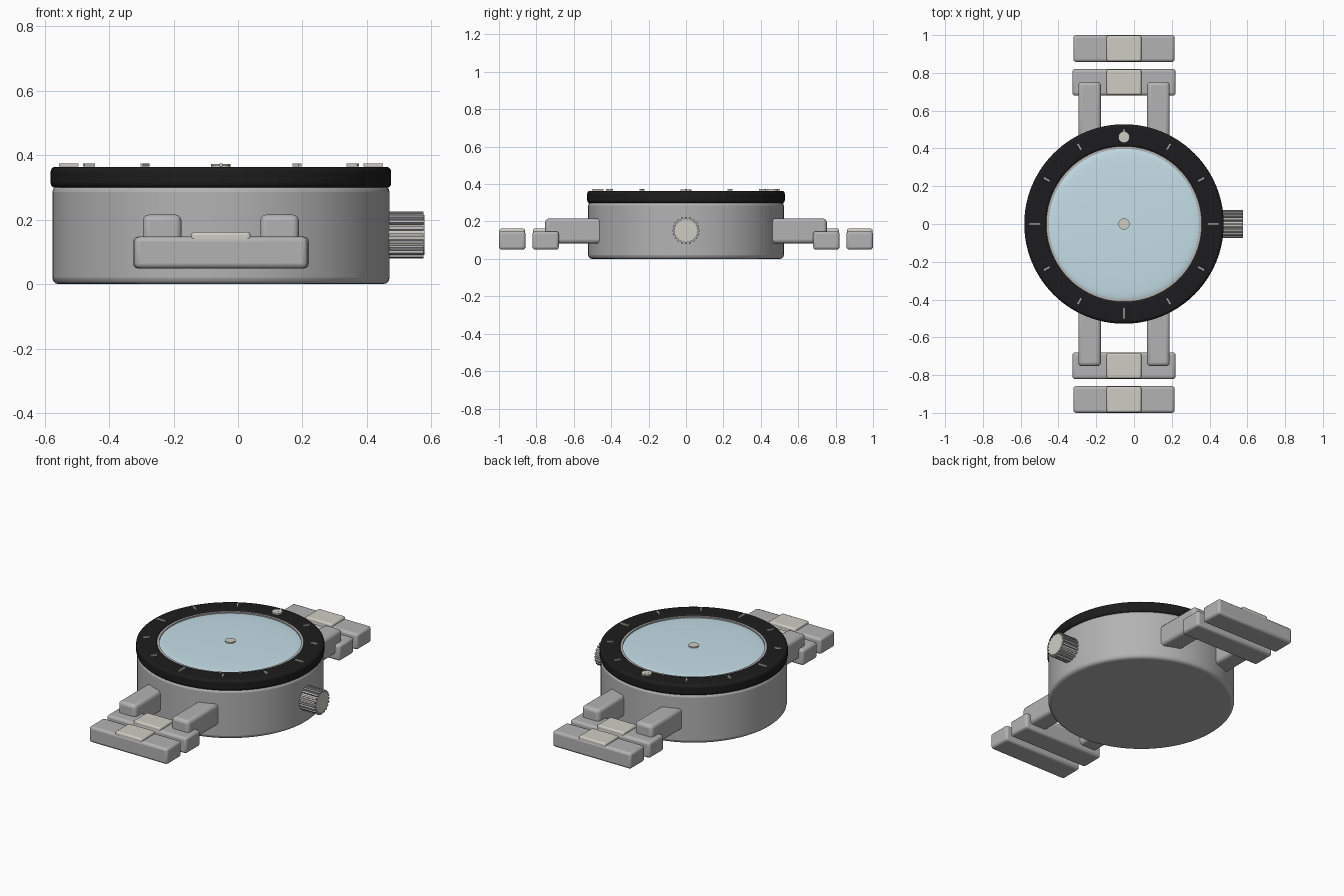
import bpy, bmesh, math
from mathutils import Matrix, Vector

if "Cube" in bpy.data.objects:
    bpy.data.objects.remove(bpy.data.objects["Cube"])

CX = -0.053  # watch axis, offset so the crown is balanced


def material(name, rgb):
    m = bpy.data.materials.new(name)
    m.diffuse_color = (*rgb, 1)
    m.use_nodes = True
    m.node_tree.nodes["Principled BSDF"].inputs["Base Color"].default_value = m.diffuse_color
    return m


BLACK = material("black_bezel", (0.012, 0.012, 0.013))
GLASS = material("pale_blue_glass", (0.56, 0.73, 0.80))
LIGHT = material("polished_light", (0.62, 0.61, 0.55))
STEEL = material("steel", (0.45, 0.45, 0.45))


def finish(bm, name, mat, bevel=0, segments=3):
    bmesh.ops.recalc_face_normals(bm, faces=bm.faces)
    me = bpy.data.meshes.new(name)
    bm.to_mesh(me)
    bm.free()
    ob = bpy.data.objects.new(name, me)
    bpy.context.collection.objects.link(ob)
    me.materials.append(mat)
    if bevel:
        b = ob.modifiers.new("bevel", 'BEVEL')
        b.width, b.segments, b.limit_method = bevel, segments, 'ANGLE'
    bpy.ops.object.select_all(action='DESELECT')
    bpy.context.view_layer.objects.active = ob
    ob.select_set(True)
    bpy.ops.object.shade_smooth_by_angle(angle=math.radians(35))
    return ob


def box(name, lo, hi, mat, bevel=0):
    lo, hi = Vector(lo), Vector(hi)
    bm = bmesh.new()
    bmesh.ops.create_cube(bm, size=1, matrix=Matrix.Translation((lo + hi) / 2)
                          @ Matrix.Diagonal((*(hi - lo), 1)))
    return finish(bm, name, mat, bevel)


def lathe(name, profile, mat, at=(CX, 0, 0), axis='Z', closed=False, steps=96, bevel=0):
    """Spin (radius, height) points round the axis."""
    bm = bmesh.new()
    vs = [bm.verts.new((r, 0, h)) for r, h in profile]
    es = [bm.edges.new(p) for p in zip(vs, vs[1:] + (vs[:1] if closed else []))]
    bmesh.ops.spin(bm, geom=vs + es, cent=(0, 0, 0), axis=(0, 0, 1),
                   angle=2 * math.pi, steps=steps)
    bmesh.ops.remove_doubles(bm, verts=bm.verts, dist=1e-5)
    rot = Matrix.Rotation(math.pi / 2, 4, 'Y') if axis == 'X' else Matrix()
    bm.transform(Matrix.Translation(at) @ rot)
    return finish(bm, name, mat, bevel)


# Case, bezel ring, inner rim and domed glass
lathe("case", [(0, 0), (0.523, 0), (0.523, 0.305), (0, 0.305)], STEEL, bevel=0.02)
lathe("bezel", [(0.408, 0.298), (0.528, 0.298), (0.528, 0.364), (0.408, 0.364)],
      BLACK, closed=True, bevel=0.015)
lathe("inner_rim", [(0.398, 0.30), (0.412, 0.30), (0.412, 0.358), (0.398, 0.358)],
      STEEL, closed=True)
dome = [(0.40 * math.sin(a), 0.35 + 0.012 * math.cos(a))
        for a in (i * math.pi / 16 for i in range(9))]
lathe("glass", dome + [(0.40, 0.30), (0, 0.30)], GLASS)


def disc(name, r, y, z0, z1):
    lathe(name, [(0, z0), (r, z0), (r, z1), (0, z1)], LIGHT, at=(CX, y, 0), steps=32)


# Centre pin and twelve o'clock pip
disc("centre_pin", 0.03, 0, 0.35, 0.370)
disc("bezel_pip", 0.03, 0.46, 0.362, 0.373)

# Hour ticks round the bezel, longer at the quarters
bm = bmesh.new()
for i in range(12):
    length = 0.06 if i % 3 == 0 else 0.038
    bmesh.ops.create_cube(bm, size=1, matrix=Matrix.Translation((CX, 0, 0.3695))
                          @ Matrix.Rotation(i * math.pi / 6, 4, 'Z')
                          @ Matrix.Translation((0.472, 0, 0))
                          @ Matrix.Diagonal((length, 0.01, 0.008, 1)))
finish(bm, "hour_ticks", LIGHT)

# Crown with knurled ribs
CZ = 0.152
lathe("crown", [(0, 0.45), (0.062, 0.45), (0.062, 0.578), (0, 0.578)], LIGHT,
      at=(0, 0, CZ), axis='X', steps=48)
bm = bmesh.new()
for i in range(20):
    bmesh.ops.create_cube(bm, size=1, matrix=Matrix.Translation((0.522, 0, CZ))
                          @ Matrix.Rotation(i * math.pi / 10, 4, 'X')
                          @ Matrix.Translation((0, 0, 0.063))
                          @ Matrix.Diagonal((0.108, 0.011, 0.02, 1)))
finish(bm, "crown_ribs", STEEL)

# Lugs and bracelet links at both ends
for s, end in ((-1, "front"), (1, "back")):
    def part(name, x, y, z, mat, bevel):
        ya, yb = sorted((s * y[0], s * y[1]))
        box(f"{end}_{name}", (CX + x[0], ya, z[0]), (CX + x[1], yb, z[1]), mat, bevel)

    for side, dx in (("left", -0.182), ("right", 0.182)):
        part(f"{side}_lug", (dx - 0.06, dx + 0.06), (0.43, 0.753), (0.083, 0.216), STEEL, 0.02)
    for n, half, y in (("inner", 0.273, (0.68, 0.821)), ("outer", 0.268, (0.858, 1.0))):
        part(f"{n}_link", (-half, half), y, (0.049, 0.147), STEEL, 0.015)
        part(f"{n}_link_plate", (-0.092, 0.092), (y[0] + 0.003, y[1] - 0.003),
             (0.12, 0.162), LIGHT, 0.01)
